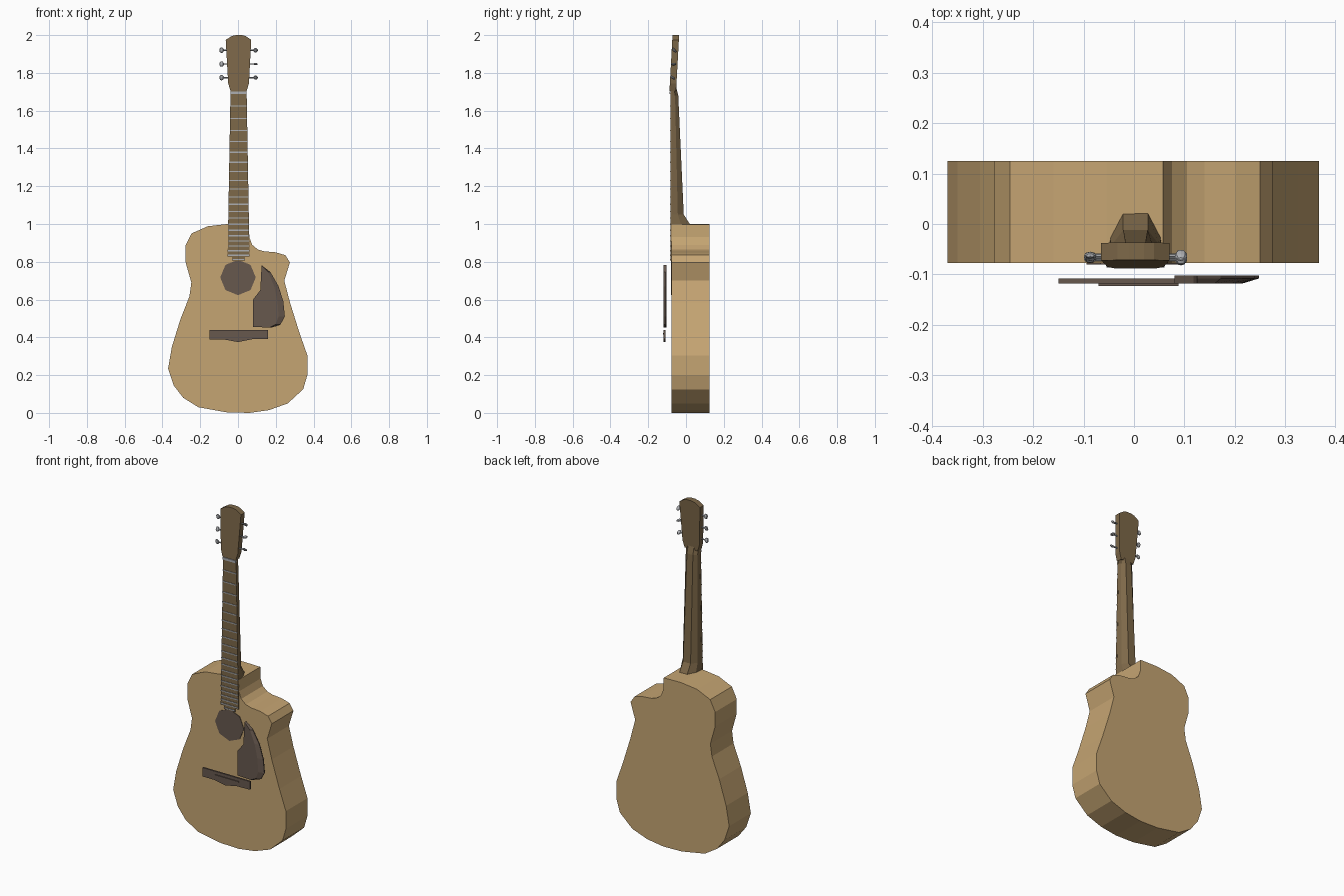
import bpy, bmesh, math
from mathutils import Matrix

cube = bpy.data.objects.get("Cube")
if cube:
    bpy.data.objects.remove(cube, do_unlink=True)


def material(name, rgb):
    m = bpy.data.materials.new(name)
    m.use_nodes = True
    m.diffuse_color = (*rgb, 1)
    m.node_tree.nodes["Principled BSDF"].inputs["Base Color"].default_value = (*rgb, 1)
    return m


SPRUCE = material("light_wood", (0.56, 0.375, 0.17))
WALNUT = material("brown_wood", (0.205, 0.138, 0.066))
DARK = material("dark_wood", (0.135, 0.098, 0.076))
METAL = material("grey_metal", (0.42, 0.43, 0.45))


def finish(name, bm, mat):
    bmesh.ops.recalc_face_normals(bm, faces=bm.faces[:])
    me = bpy.data.meshes.new(name)
    bm.to_mesh(me)
    bm.free()
    me.materials.append(mat)
    ob = bpy.data.objects.new(name, me)
    bpy.context.collection.objects.link(ob)
    return ob


def loft(name, rings, mat):
    """Skin matching rings of points and cap both ends."""
    bm = bmesh.new()
    loops = [[bm.verts.new(p) for p in ring] for ring in rings]
    n = len(loops[0])
    for a, b in zip(loops, loops[1:]):
        for i in range(n):
            j = (i + 1) % n
            bm.faces.new((a[i], a[j], b[j], b[i]))
    bm.faces.new(loops[0])
    bm.faces.new(loops[-1])
    return finish(name, bm, mat)


def plate(name, outline, front, back, mat, lean=0, z0=0):
    """Extrude an x-z outline in y, leaning back with height."""
    return loft(name, [[(x, y + lean * (z - z0), z) for x, z in outline]
                       for y in (front, back)], mat)


def box(name, x0, x1, y0, y1, z0, z1, mat):
    return plate(name, [(x0, z0), (x1, z0), (x1, z1), (x0, z1)], y0, y1, mat)


# Body with a cutaway on its left shoulder
body = [(-.06, .003), (-.21, .03), (-.29, .08), (-.34, .145), (-.37, .235),
        (-.35, .35), (-.305, .495), (-.257, .617), (-.247, .69), (-.278, .8),
        (-.278, .885), (-.246, .95), (-.16, .988), (-.055, 1), (.058, .998),
        (.06, .93), (.075, .89), (.105, .865), (.14, .855), (.2, .85),
        (.25, .835), (.275, .797), (.245, .7), (.275, .585), (.325, .425),
        (.367, .305), (.367, .2), (.345, .125), (.263, .05), (.165, .015), (.06, 0)]
plate("body", body, -.077, .125, SPRUCE)

# Sound hole disc
hole = [(.094 * math.sin(i * math.pi / 4), .717 + .094 * math.cos(i * math.pi / 4))
        for i in range(8)]
plate("sound_hole", hole, -.08, -.076, DARK)

# Raised pick guard, its outer edge sloping away
guard = [(.125, .782), (.172, .745), (.215, .67), (.24, .59), (.248, .51),
         (.225, .468), (.18, .452), (.08, .455), (.08, .6), (.118, .65)]
front = [(x - max(0, x - .13) * .28, -.118, z) for x, z in guard]
loft("pick_guard", [front] + [[(x, y, z) for x, z in guard] for y in (-.108, -.102)], DARK)

# Bridge and saddle
bridge = [(-.15, .44), (.16, .44), (.16, .392), (.075, .39), (0, .375),
          (-.07, .388), (-.15, .388)]
plate("bridge", bridge, -.118, -.108, DARK)
box("saddle", -.07, .088, -.123, -.118, .416, .422, DARK)


# Neck, heel and fretboard
def half_width(z):
    return .055 + (1 - z) * .0176


CX = .003
section = [(-1, 0), (-.9, .5), (-.45, 1), (.45, 1), (.9, .5), (1, 0)]
neck = []
for z, depth in ((.97, .03), (1, .02), (1.05, -.012), (1.68, -.041), (1.725, -.052)):
    neck.append([(CX + u * half_width(z), -.075 + v * (depth + .075), z) for u, v in section])
loft("neck", neck, WALNUT)
board = [(s * half_width(z) + CX, z) for s, z in
         ((-1, 1.715), (-1, .825), (-.6, .825), (-.6, .805), (.6, .805), (.6, .825),
          (1, .825), (1, 1.715))]
plate("fretboard", board, -.083, -.073, WALNUT)

# Nut and frets at equal-tempered spacing
NUT, SCALE = 1.695, 1.256
w = half_width(NUT)
box("nut", CX - w, CX + w, -.088, -.08, NUT - .007, NUT + .007, METAL)
for n in range(1, 22):
    z = NUT - SCALE * (1 - 2 ** (-n / 12))
    w = half_width(z) * (.6 if n == 21 else 1)
    z = max(z, .812)
    box(f"fret_{n}", CX - w, CX + w, -.086, -.082, z - .003, z + .003, METAL)

# Headstock
head = [(-.04, 1.705), (-.052, 1.745), (-.065, 1.975), (-.033, 1.995), (-.01, 2),
        (.02, 2), (.04, 1.995), (.07, 1.975), (.058, 1.745), (.046, 1.705)]
plate("headstock", head, -.087, -.052, WALNUT, lean=.055, z0=1.715)

# Tuning pegs: a shaft and a turned oval knob each
for side, name in ((-1, "right"), (1, "left")):
    for i, z in enumerate((1.775, 1.847, 1.92)):
        y = -.07 + .055 * (z - 1.775)
        bm = bmesh.new()
        shaft = Matrix.Translation((CX + side * .068, y, z)) @ Matrix.Rotation(math.pi / 2, 4, 'Y')
        bmesh.ops.create_cone(bm, cap_ends=True, segments=6, radius1=.004, radius2=.004,
                              depth=.04, matrix=shaft)
        turn = math.radians((50, 90, 40)[i] if side > 0 else (10, -15, 5)[i])
        knob = (Matrix.Translation((CX + side * .09, y, z)) @ Matrix.Rotation(turn, 4, 'X')
                @ Matrix.Diagonal((.0125, .007, .015, 1)))
        bmesh.ops.create_uvsphere(bm, u_segments=8, v_segments=5, radius=1, matrix=knob)
        finish(f"{name}_tuning_peg_{i + 1}", bm, METAL)
